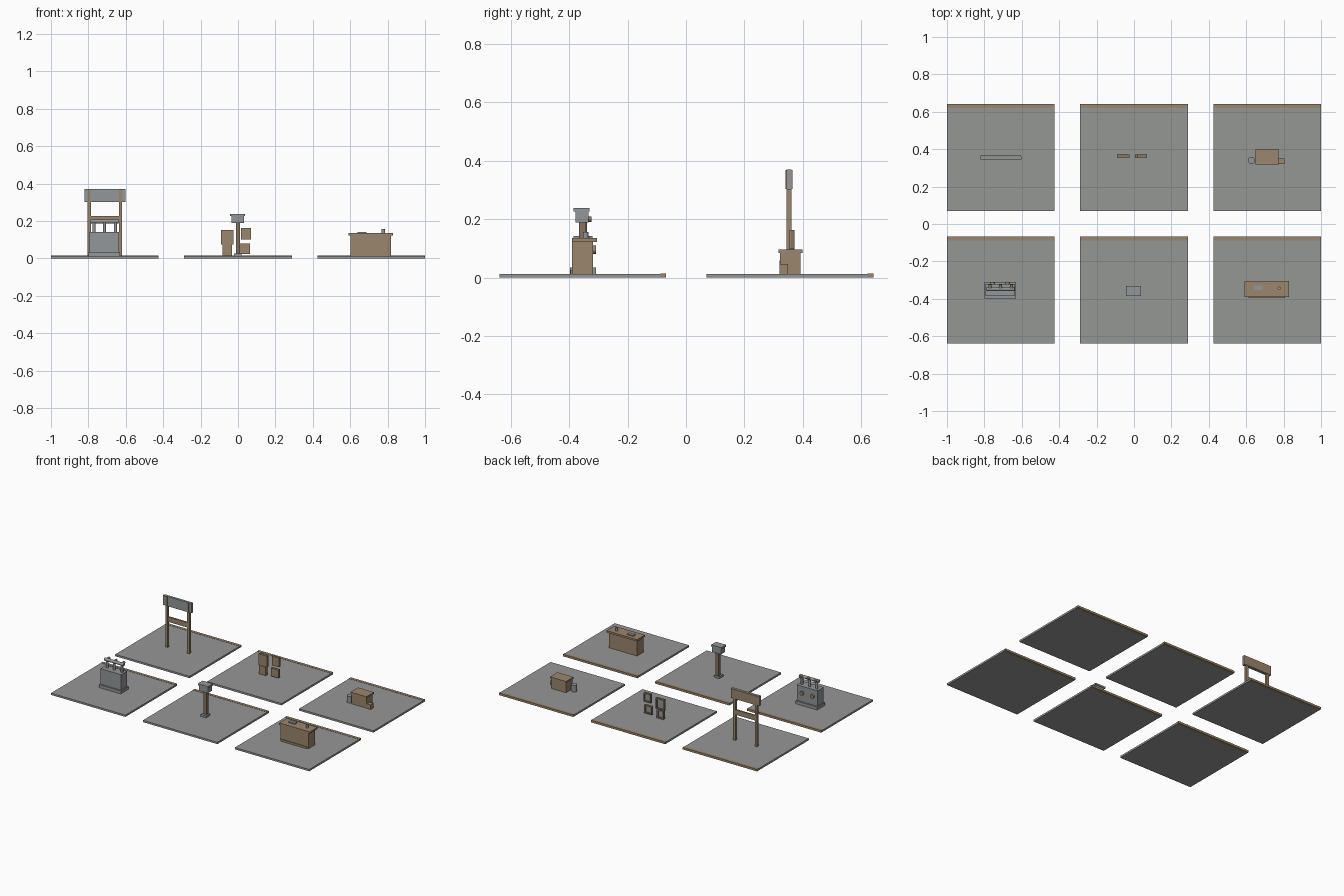
import bpy
import math

if "Cube" in bpy.data.objects:
    bpy.data.objects.remove(bpy.data.objects["Cube"])


def material(name, rgb):
    m = bpy.data.materials.new(name)
    m.diffuse_color = (*rgb, 1)
    m.use_nodes = True
    m.node_tree.nodes["Principled BSDF"].inputs["Base Color"].default_value = m.diffuse_color
    return m


GREY = material("stone grey", (0.30, 0.31, 0.30))
STEEL = material("steel grey", (0.29, 0.31, 0.32))
WOOD = material("light wood", (0.33, 0.24, 0.15))
DARK = material("dark wood", (0.24, 0.17, 0.11))


def box(name, x, y, z, mat):
    """Box from (min, max) ranges on each axis."""
    bpy.ops.mesh.primitive_cube_add(size=1, location=[sum(r) / 2 for r in (x, y, z)])
    o = bpy.context.object
    o.name = name
    o.scale = [r[1] - r[0] for r in (x, y, z)]
    bpy.ops.object.transform_apply(location=False, rotation=False, scale=True)
    o.data.materials.append(mat)
    return o


def rod(name, loc, radius, length, mat, axis="Z", sides=16):
    rot = {"X": (0, math.pi / 2, 0), "Y": (math.pi / 2, 0, 0), "Z": (0, 0, 0)}[axis]
    bpy.ops.mesh.primitive_cylinder_add(vertices=sides, radius=radius, depth=length,
                                        location=loc, rotation=rot)
    o = bpy.context.object
    o.name = name
    o.data.materials.append(mat)
    bpy.ops.object.shade_smooth_by_angle()
    return o


G = 0.013  # top of the floor tiles

# Six floor tiles, each with a wooden strip along the back
for cx in (-0.712, 0, 0.712):
    for cy in (-0.355, 0.355):
        x = (cx - 0.288, cx + 0.288)
        box("floor_tile", x, (cy - 0.285, cy + 0.267), (0, G), GREY)
        box("floor_back_strip", x, (cy + 0.267, cy + 0.287), (0, 0.0145), WOOD)

# Tap machine: base, cabinet, top, pipe with three taps, rear gauges
box("tap_base", (-0.80, -0.63), (-0.397, -0.309), (G, 0.034), STEEL)
box("tap_cabinet", (-0.795, -0.635), (-0.386, -0.32), (0.034, 0.142), STEEL)
for x in (-0.77, -0.714, -0.655):
    rod("tap_column", (x, -0.348, 0.167), 0.0085, 0.054, STEEL)
    rod("tap_knob", (x, -0.335, 0.2), 0.009, 0.022, DARK, "Y")
rod("tap_pipe", (-0.714, -0.348, 0.197), 0.0105, 0.15, STEEL, "X")
for x in (-0.757, -0.677):
    rod("tap_gauge", (x, -0.315, 0.095), 0.014, 0.012, WOOD, "Y")

# Post with a capped box head
box("post_foot", (-0.022, 0.02), (-0.382, -0.338), (G, 0.027), STEEL)
box("post_shaft", (-0.011, 0.011), (-0.366, -0.343), (0.027, 0.19), DARK)
box("post_head", (-0.036, 0.032), (-0.379, -0.335), (0.188, 0.226), STEEL)
box("post_cap", (-0.042, 0.037), (-0.385, -0.331), (0.226, 0.238), STEEL)

# Counter with kick board, worktop, tray and bell
box("counter_body", (0.602, 0.818), (-0.39, -0.318), (G, 0.122), WOOD)
box("counter_kick_board", (0.612, 0.806), (-0.396, -0.386), (G, 0.026), WOOD)
box("counter_top", (0.592, 0.829), (-0.391, -0.305), (0.122, 0.135), WOOD)
box("counter_tray", (0.64, 0.687), (-0.353, -0.33), (0.135, 0.142), STEEL)
rod("counter_bell", (0.777, -0.344, 0.145), 0.009, 0.021, STEEL)

# Tall sign: two posts, cross rail, board with a wooden back
for x in (-0.796, -0.628):
    box("sign_post", (x - 0.009, x + 0.009), (0.345, 0.362), (G, 0.304), WOOD)
    box("sign_batten", (x - 0.007, x + 0.007), (0.341, 0.345), (0.304, 0.369), WOOD)
box("sign_rail", (-0.805, -0.619), (0.348, 0.36), (0.192, 0.226), WOOD)
box("sign_board", (-0.822, -0.602), (0.345, 0.362), (0.302, 0.37), STEEL)
box("sign_back", (-0.82, -0.604), (0.362, 0.365), (0.304, 0.368), WOOD)

# Four picture frames facing backwards, each with four bars and a grey panel
for x0, x1, z0, z1 in ((-0.09, -0.024, 0.075, 0.152), (-0.084, -0.033, G, 0.073),
                       (0.015, 0.07, 0.1, 0.163), (0.006, 0.064, 0.022, 0.079)):
    t = 0.009
    box("frame_panel", (x0 + t, x1 - t), (0.36, 0.364), (z0 + t, z1 - t), STEEL)
    box("frame_backing", (x0, x1), (0.354, 0.36), (z0, z1), WOOD)
    for x in ((x0, x0 + t), (x1 - t, x1)):
        box("frame_side", x, (0.36, 0.371), (z0, z1), DARK)
    for z in ((z0, z0 + t), (z1 - t, z1)):
        box("frame_bar", (x0 + t, x1 - t), (0.36, 0.371), z, DARK)

# Chest with lid, a small barrel and a crate
box("chest_body", (0.655, 0.768), (0.322, 0.393), (G, 0.084), WOOD)
box("chest_lid", (0.65, 0.773), (0.317, 0.4), (0.084, 0.096), WOOD)
rod("barrel", (0.628, 0.34, 0.036), 0.019, 0.046, STEEL)
box("crate", (0.773, 0.804), (0.32, 0.35), (G, 0.046), WOOD)
